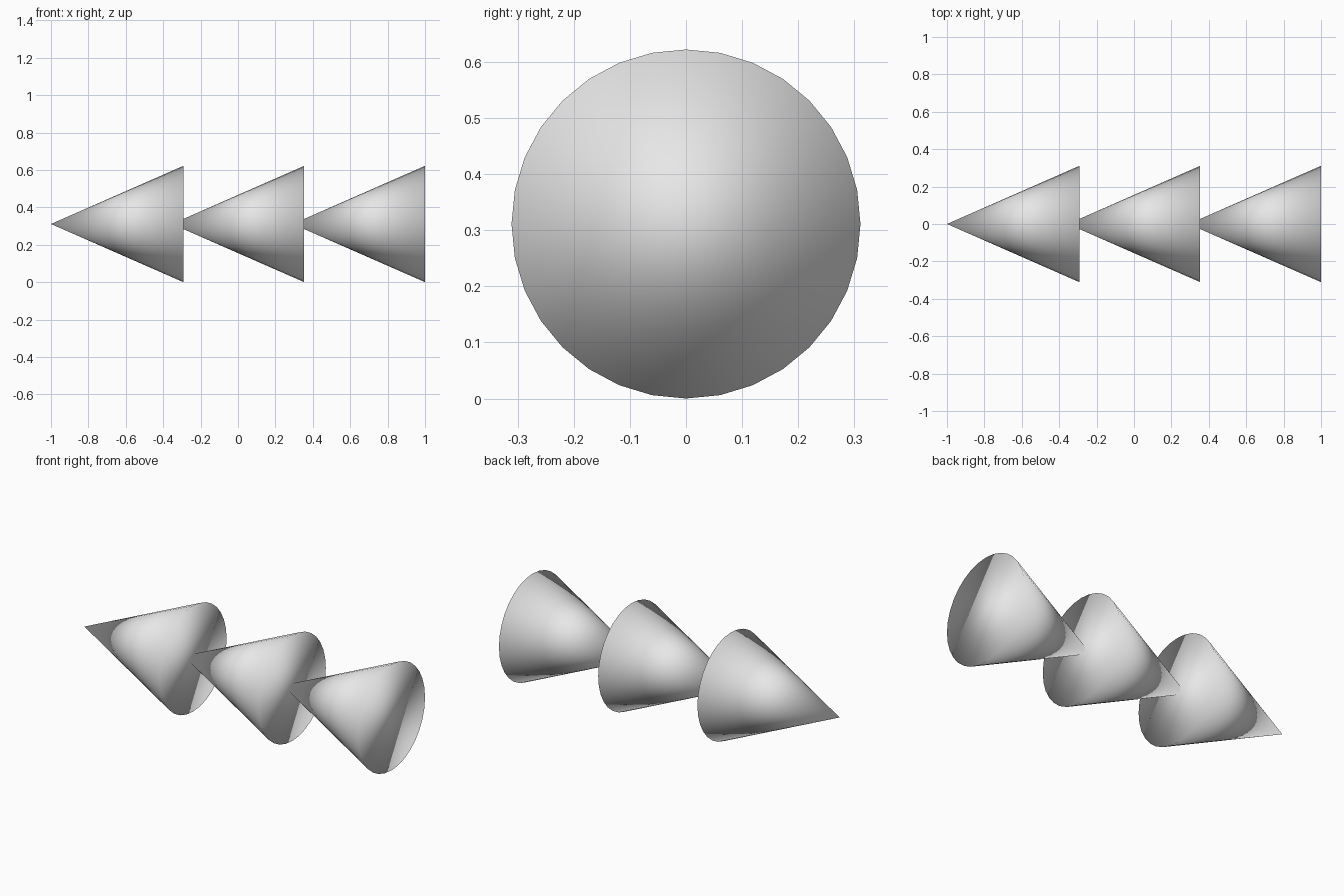
import bpy
import math

cube = bpy.data.objects.get("Cube")
if cube:
    bpy.data.objects.remove(cube, do_unlink=True)

RADIUS = 0.311
LENGTH = 0.708
PITCH = (2 - LENGTH) / 2

# Plain grey finish
grey = bpy.data.materials.new("light grey")
grey.use_nodes = True
colour = (0.8, 0.8, 0.8, 1)
grey.diffuse_color = colour
grey.node_tree.nodes["Principled BSDF"].inputs["Base Color"].default_value = colour


def add_cone(name, tip_x):
    """Closed, fully smooth cone lying along x with its tip towards -x."""
    bpy.ops.mesh.primitive_cone_add(
        vertices=32, radius1=RADIUS, radius2=0, depth=LENGTH,
        end_fill_type='NGON',
        location=(tip_x + LENGTH / 2, 0, RADIUS),
        rotation=(0, -math.pi / 2, 0))
    cone = bpy.context.object
    cone.name = name
    cone.data.materials.append(grey)
    bpy.ops.object.shade_smooth()


# Three cones in a row, each tip sunk into the base ahead of it
for i, name in enumerate(("right_cone", "middle_cone", "left_cone")):
    add_cone(name, -1 + i * PITCH)
